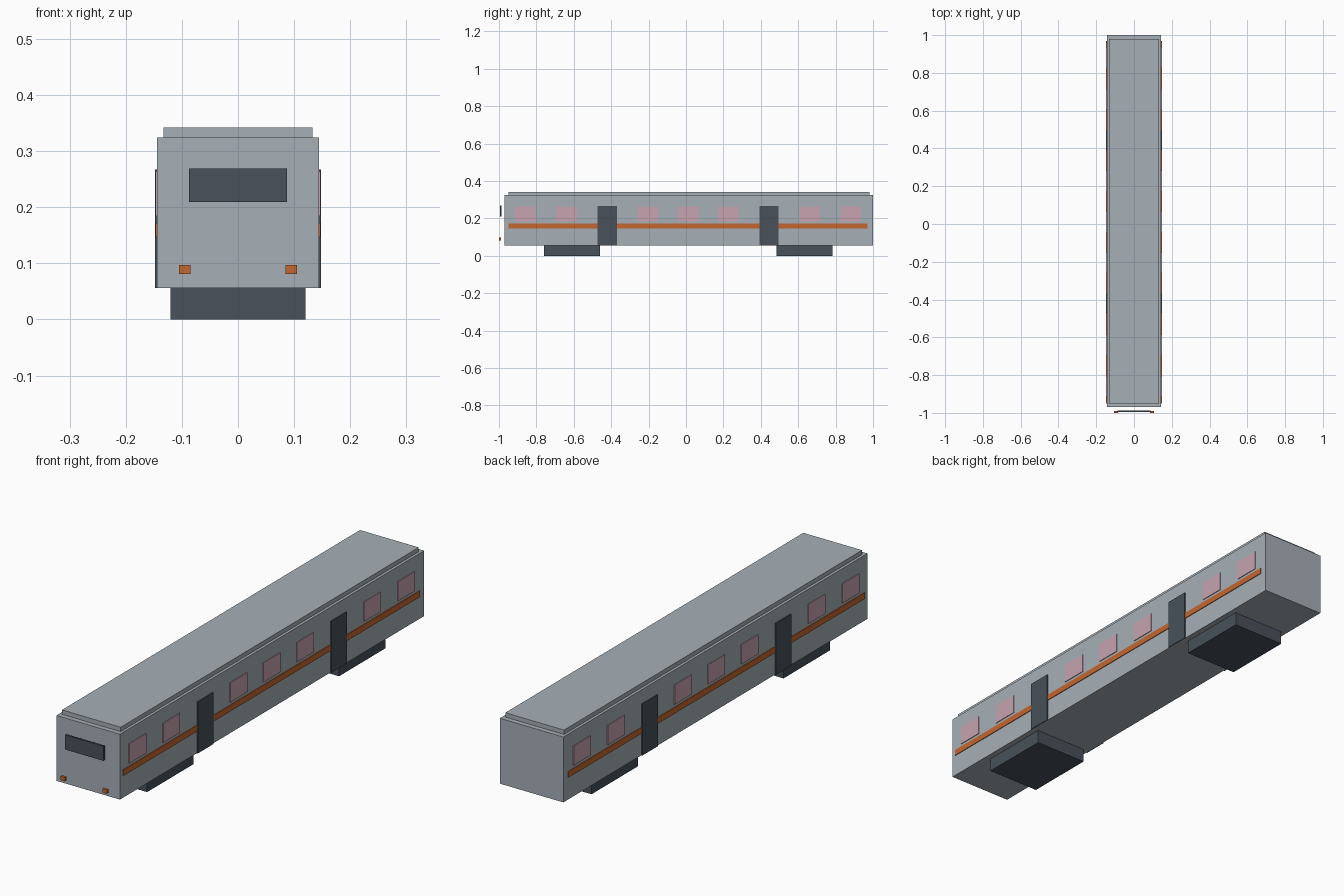
import bpy

if "Cube" in bpy.data.objects:
    bpy.data.objects.remove(bpy.data.objects["Cube"], do_unlink=True)


def material(name, rgb):
    m = bpy.data.materials.new(name)
    m.use_nodes = True
    m.diffuse_color = (*rgb, 1)
    m.node_tree.nodes["Principled BSDF"].inputs["Base Color"].default_value = (*rgb, 1)
    return m


GREY = material("body grey", (0.38, 0.43, 0.47))
DARK = material("dark slate", (0.065, 0.083, 0.102))
ORANGE = material("orange", (0.55, 0.135, 0.03))
PINK = material("pink glass", (0.57, 0.37, 0.43))


def box(name, mat, x, y, z):
    """Box spanning the (low, high) ranges x, y and z."""
    spans = (x, y, z)
    bpy.ops.mesh.primitive_cube_add(size=1, location=[(a + b) / 2 for a, b in spans])
    obj = bpy.context.object
    obj.name = name
    obj.scale = [b - a for a, b in spans]
    bpy.ops.object.transform_apply(location=False, rotation=False, scale=True)
    obj.data.materials.append(mat)
    return obj


def around(centre, width):
    return (centre - width / 2, centre + width / 2)


HALF = 0.144     # half width of the body
MID = 0.015      # middle of the body along its length

# Body and raised roof panel
box("body", GREY, (-HALF, HALF), around(MID, 1.97), (0.056, 0.324))
box("roof", GREY, (-0.133, 0.133), around(MID, 1.93), (0.324, 0.342))

# Wheel trucks under the floor
for name, y in (("front_truck", -0.61), ("rear_truck", 0.633)):
    box(name, DARK, (-0.12, 0.12), around(y, 0.3), (0, 0.056))

# Side stripe, doors and windows, the same on both sides
for side, s in (("left", 1), ("right", -1)):
    def plate(name, mat, depth, y, z):
        x = sorted((s * (HALF - 0.001), s * (HALF + depth)))
        box(f"{side}_{name}", mat, x, y, z)

    plate("stripe", ORANGE, 0.003, around(0.01, 1.92), (0.147, 0.172))
    for i, y in enumerate((-0.421, 0.444)):
        plate(f"door_{i + 1}", DARK, 0.0042, around(y, 0.102), (0.056, 0.267))
    for i, offset in enumerate((-0.87, -0.65, -0.216, 0, 0.216, 0.65, 0.87)):
        plate(f"window_{i + 1}", PINK, 0.003, around(0.011 + offset, 0.11), (0.184, 0.264))

# Windscreen and lamps, standing just ahead of the front wall
box("windscreen", DARK, (-0.087, 0.087), (-0.995, -0.987), (0.209, 0.269))
for side, s in (("left", 1), ("right", -1)):
    box(f"{side}_lamp", ORANGE, around(s * 0.095, 0.02), (-1.0, -0.99), (0.081, 0.097))
